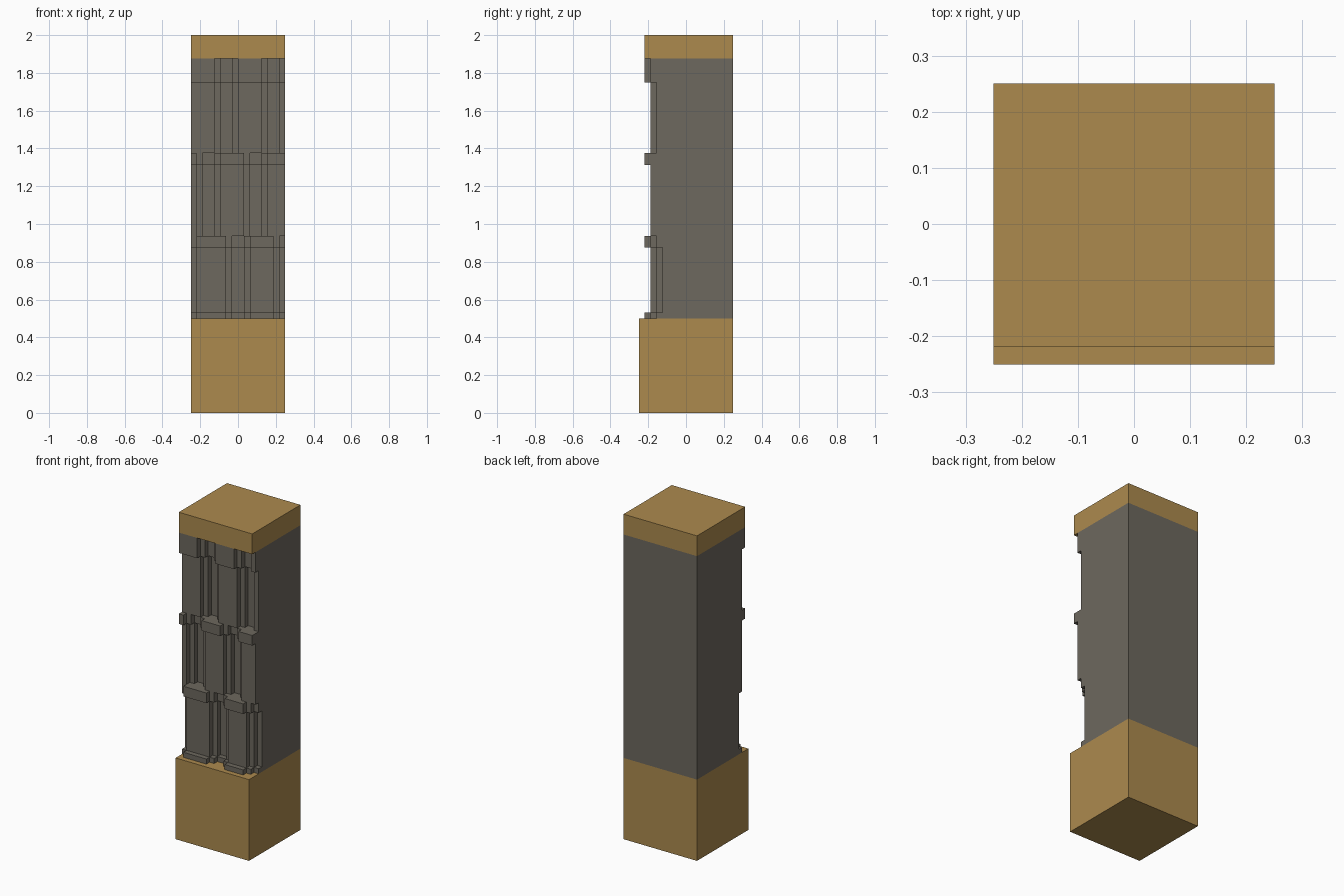
import bpy
import bmesh
from mathutils import Vector

if "Cube" in bpy.data.objects:
    bpy.data.objects.remove(bpy.data.objects["Cube"])

U = 1 / 32  # every step of the carving is a multiple of this unit


def material(name, rgb):
    m = bpy.data.materials.new(name)
    m.diffuse_color = (*rgb, 1)
    m.use_nodes = True
    m.node_tree.nodes["Principled BSDF"].inputs["Base Color"].default_value = m.diffuse_color
    return m


def finish(bm, name, mat):
    bmesh.ops.recalc_face_normals(bm, faces=bm.faces)
    mesh = bpy.data.meshes.new(name)
    bm.to_mesh(mesh)
    bm.free()
    mesh.materials.append(mat)
    bpy.context.collection.objects.link(bpy.data.objects.new(name, mesh))


def block(name, lo, hi, mat):
    bm = bmesh.new()
    bmesh.ops.create_cube(bm, size=1)
    for v in bm.verts:
        v.co = Vector([hi[i] if v.co[i] > 0 else lo[i] for i in range(3)])
    finish(bm, name, mat)


ochre = material("ochre", (0.413, 0.254, 0.076))
stone = material("warm grey", (0.153, 0.138, 0.112))

# Base and cap
block("base_block", (-0.25, -0.25, 0), (0.25, 0.25, 0.5), ochre)
block("cap_slab", (-0.25, -7 * U, 1.875), (0.25, 0.25, 2), ochre)

# Carved shaft: each row is a pattern of W = raised panel, S = step, G = groove
rows = ("SWWWWWSGGSWWWWSG", "WSGGSWWWWSGGSWWW", "WWWWSGGSWWWWSGGS")
level = {"G": 0, "S": 1, "W": 2}
# Bands from bottom to top: row, extra thickness of the lip, top height in units
bands = ((0, 1, 17), (0, 0, 28), (0, 1, 30), (1, 0, 42), (1, 1, 44),
         (2, 0, 56), (2, 1, 60))
xs = [i * U for i in range(-8, 9)]
ys = [0.25] + [-k * U for k in (4, 5, 6, 7)]
zs = [0.5] + [b[2] * U for b in bands]

solid = set()
for k, (row, lip, _) in enumerate(bands):
    for i, letter in enumerate(rows[row]):
        for j in range(1 + level[letter] + lip):
            solid.add((i, j, k))

# Skin the filled cells wherever they meet open space
bm = bmesh.new()
points = {}


def vert(c):
    if c not in points:
        points[c] = bm.verts.new((xs[c[0]], ys[c[1]], zs[c[2]]))
    return points[c]


for cell in sorted(solid):
    for axis in range(3):
        for side in (0, 1):
            beyond = list(cell)
            beyond[axis] += 2 * side - 1
            if tuple(beyond) in solid:
                continue
            corners = []
            for a, b in ((0, 0), (1, 0), (1, 1), (0, 1)):
                c = list(cell)
                c[axis] += side
                c[(axis + 1) % 3] += a
                c[(axis + 2) % 3] += b
                corners.append(vert(tuple(c)))
            bm.faces.new(corners if side else corners[::-1])

bmesh.ops.recalc_face_normals(bm, faces=bm.faces)
bmesh.ops.dissolve_limit(bm, angle_limit=0.01, verts=bm.verts, edges=bm.edges)
finish(bm, "carved_shaft", stone)
